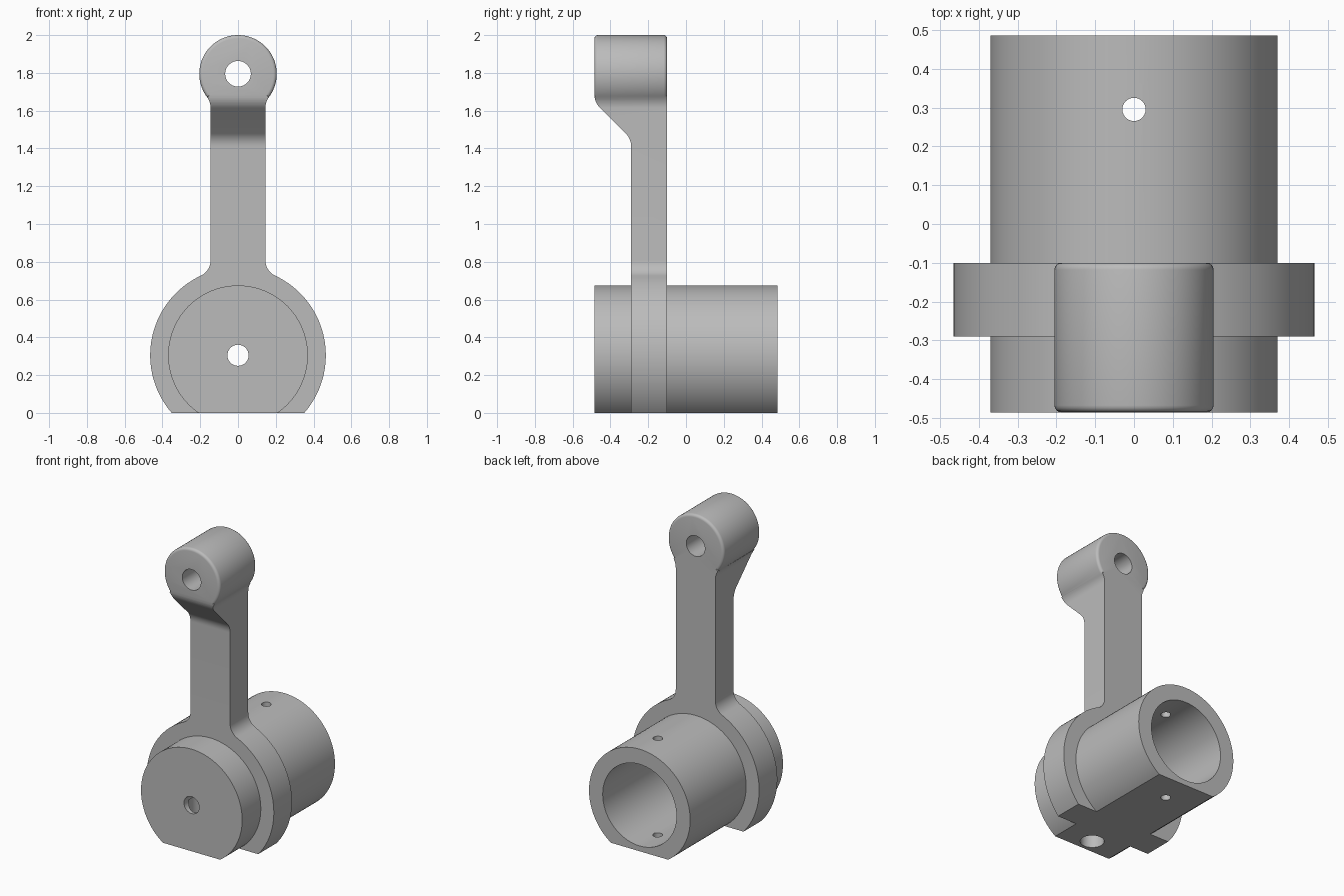
import bpy, bmesh
from math import sin, cos, radians, degrees, atan2, sqrt
from mathutils import Matrix, Vector

cube = bpy.data.objects.get("Cube")
if cube:
    bpy.data.objects.remove(cube, do_unlink=True)

HUB_Z, HUB_R, FLANGE_R = 0.305, 0.37, 0.465
HEAD_Z, HEAD_R, ARM_X = 1.795, 0.205, 0.145
FRONT, BACK, PLATE_FRONT, PLATE_BACK = -0.485, 0.485, -0.29, -0.10


def link(name, bm):
    bmesh.ops.recalc_face_normals(bm, faces=bm.faces)
    mesh = bpy.data.meshes.new(name)
    bm.to_mesh(mesh)
    bm.free()
    obj = bpy.data.objects.new(name, mesh)
    bpy.context.collection.objects.link(obj)
    return obj


def prism(points, direction):
    """Extrude a closed outline of 3D points."""
    bm = bmesh.new()
    face = bm.faces.new([bm.verts.new(p) for p in points])
    new = bmesh.ops.extrude_face_region(bm, geom=[face])["geom"]
    bmesh.ops.translate(bm, vec=direction, verts=[v for v in new if isinstance(v, bmesh.types.BMVert)])
    bmesh.ops.recalc_face_normals(bm, faces=bm.faces)
    return bm


def rod(name, radius, start, end, sides=48):
    """Cylinder between two points."""
    start, end = Vector(start), Vector(end)
    axis = end - start
    turn = axis.to_track_quat('Z', 'Y').to_matrix().to_4x4()
    bm = bmesh.new()
    bmesh.ops.create_cone(bm, cap_ends=True, segments=sides, radius1=radius, radius2=radius,
                          depth=axis.length, matrix=Matrix.Translation((start + end) / 2) @ turn)
    return link(name, bm)


def arc(cx, cy, r, a0, a1, n):
    return [(cx + r * cos(radians(a0 + (a1 - a0) * i / n)),
             cy + r * sin(radians(a0 + (a1 - a0) * i / n))) for i in range(n + 1)]


def combine(target, tool, operation):
    """Apply a boolean and drop the tool."""
    mod = target.modifiers.new("join", 'BOOLEAN')
    mod.operation, mod.solver, mod.object = operation, 'EXACT', tool
    bpy.context.view_layer.objects.active = target
    bpy.ops.object.modifier_apply(modifier=mod.name)
    bpy.data.objects.remove(tool, do_unlink=True)


# Lever outline: flange disc, filleted arm and round head
def fillet(radius, disc_radius):
    x = ARM_X + radius
    h = sqrt((disc_radius + radius) ** 2 - x ** 2)
    return x, h, degrees(atan2(h, x))


fx, fh, fa = fillet(0.09, FLANGE_R)
hx, hh, ha = fillet(0.10, HEAD_R)
half = (arc(0, HUB_Z, FLANGE_R, -90, fa, 48)
        + arc(fx, HUB_Z + fh, 0.09, 180 + fa, 180, 10)[1:]
        + arc(hx, HEAD_Z - hh, 0.10, 180, 180 - ha, 10)
        + arc(0, HEAD_Z, HEAD_R, -ha, 90, 40)[1:])
outline = half + [(-x, z) for x, z in reversed(half[1:-1])]
bm = prism([(x, FRONT, z) for x, z in outline], (0, PLATE_BACK - FRONT, 0))

# Rounded rims on both ends of the head
low = HEAD_Z - HEAD_R * sin(radians(ha)) - 0.001
rims = [e for e in bm.edges if all(v.co.z > low for v in e.verts)
        and abs(e.verts[0].co.y - e.verts[1].co.y) < 0.001]
bmesh.ops.bevel(bm, geom=rims, offset=0.018, offset_type='OFFSET', segments=4,
                profile=0.5, affect='EDGES')
lever = link("lever_arm_with_hub", bm)

# Step the arm back from the head with a rounded 45 degree slope
step = ([(-0.7, -0.3), (PLATE_FRONT, -0.3)]
        + arc(PLATE_FRONT - 0.1, 1.409, 0.1, 0, 45, 8)
        + arc(FRONT + 0.1, 1.686, 0.1, 225, 180, 8)
        + [(-0.7, 1.686)])
combine(lever, link("step_cutter", prism([(-0.7, y, z) for y, z in step], (1.4, 0, 0))), 'DIFFERENCE')

# Hub barrel through the flange
combine(lever, rod("hub", HUB_R, (0, FRONT, HUB_Z), (0, BACK, HUB_Z), 96), 'UNION')

# Flat underside
floor = [(-0.8, -0.8, -0.6), (0.8, -0.8, -0.6), (0.8, 0.8, -0.6), (-0.8, 0.8, -0.6)]
combine(lever, link("floor_cutter", prism(floor, (0, 0, 0.6))), 'DIFFERENCE')

# Bores: main, front centre, head, cross pin and bottom socket
bores = [
    (0.27, (0, PLATE_FRONT, HUB_Z), (0, 0.7, HUB_Z), 72),
    (0.056, (0, -0.7, HUB_Z), (0, 0, HUB_Z), 32),
    (0.068, (0, -0.7, HEAD_Z), (0, 0.2, HEAD_Z), 40),
    (0.03, (0, 0.295, -0.2), (0, 0.295, 0.9), 24),
    (0.072, (0, -0.39, -0.2), (0, -0.39, HUB_Z), 32),
]
for radius, start, end, sides in bores:
    combine(lever, rod("bore_cutter", radius, start, end, sides), 'DIFFERENCE')

# Single plain metal colour
grey = bpy.data.materials.new("plain_grey")
grey.use_nodes = True
colour = (0.5, 0.5, 0.5, 1)
grey.diffuse_color = colour
grey.node_tree.nodes["Principled BSDF"].inputs["Base Color"].default_value = colour
lever.data.materials.clear()
lever.data.materials.append(grey)
for poly in lever.data.polygons:
    poly.material_index = 0

bpy.ops.object.select_all(action='DESELECT')
lever.select_set(True)
bpy.context.view_layer.objects.active = lever
bpy.ops.object.shade_smooth_by_angle(angle=radians(30))
